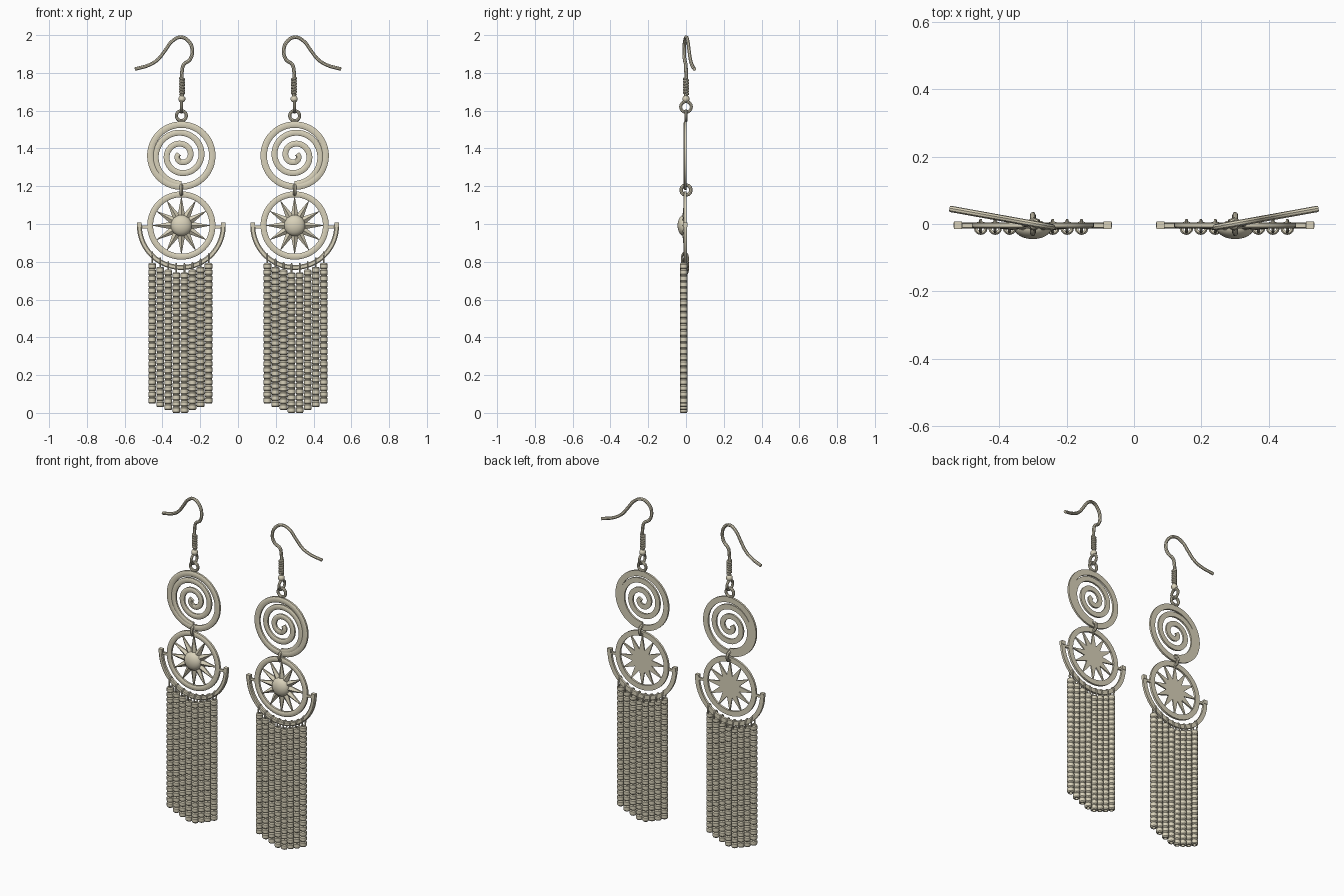
import bpy, bmesh, math
from math import sin, cos, pi, sqrt

if "Cube" in bpy.data.objects:
    bpy.data.objects.remove(bpy.data.objects["Cube"])

CX = 0.3            # centre line of the right earring; the left one is mirrored
SPIRAL_Z, SUN_Z = 1.362, 0.992


def material(name, rgb):
    m = bpy.data.materials.new(name)
    m.diffuse_color = (*rgb, 1)
    m.use_nodes = True
    m.node_tree.nodes["Principled BSDF"].inputs["Base Color"].default_value = m.diffuse_color
    return m


CREAM = material("cream", (0.69, 0.64, 0.49))
PINK = material("pink", (0.48, 0.20, 0.27))


def add(name, mesh):
    """Link a mesh, recolour it and mirror it to the second earring."""
    ob = bpy.data.objects.new(name, mesh)
    bpy.context.collection.objects.link(ob)
    mesh.materials.clear()
    mesh.materials.append(CREAM)
    mesh.materials.append(PINK)
    ob.modifiers.new("Mirror", 'MIRROR').use_mirror_merge = False
    return ob


def from_bm(name, bm):
    bmesh.ops.recalc_face_normals(bm, faces=bm.faces)
    me = bpy.data.meshes.new(name)
    bm.to_mesh(me)
    bm.free()
    return add(name, me)


def tube(name, paths, radius, cyclic=False, res=3):
    """Round wire along one or more smooth paths."""
    cu = bpy.data.curves.new(name, 'CURVE')
    cu.dimensions = '3D'
    cu.bevel_depth, cu.bevel_resolution = radius, 2
    cu.resolution_u, cu.use_fill_caps = res, True
    for pts in paths:
        sp = cu.splines.new('BEZIER')
        sp.bezier_points.add(len(pts) - 1)
        for bp, p in zip(sp.bezier_points, pts):
            bp.co = p
            bp.handle_left_type = bp.handle_right_type = 'AUTO'
        sp.use_cyclic_u = cyclic
    tmp = bpy.data.objects.new(name + "_path", cu)
    bpy.context.collection.objects.link(tmp)
    dg = bpy.context.evaluated_depsgraph_get()
    me = bpy.data.meshes.new_from_object(tmp.evaluated_get(dg))
    bpy.data.objects.remove(tmp)
    return add(name, me)


def circle(x, z, r, plane, n=12):
    c = [(r * cos(2 * pi * i / n), r * sin(2 * pi * i / n)) for i in range(n)]
    if plane == 'xz':
        return [(x + a, 0, z + b) for a, b in c]
    return [(x, a, z + b) for a, b in c]


def band(name, zc, radius, a0, a1, w, yf, yb, n, closed=False):
    """Flat metal strip with a softened front, following radius(t)."""
    bm = bmesh.new()
    h = w / 2
    sec = [(-h, yb), (h, yb), (h, yf + .004), (h * .6, yf), (-h * .6, yf), (-h, yf + .004)]
    rows = []
    for i in range(n if closed else n + 1):
        t = i / n
        a = a0 + (a1 - a0) * t
        rows.append([bm.verts.new((CX + max(radius(t) + d, 0) * cos(a), y,
                                   zc + max(radius(t) + d, 0) * sin(a))) for d, y in sec])
    for i in range(n):
        p, q = rows[i], rows[(i + 1) % len(rows)]
        for k in range(6):
            bm.faces.new((p[k], p[k - 1], q[k - 1], q[k]))
    if not closed:
        bm.faces.new(rows[0])
        bm.faces.new(rows[-1])
    return from_bm(name, bm)


# Ear hook, slightly turned outwards
hook = [(.295, 1.66), (.295, 1.82), (.287, 1.845), (.255, 1.87), (.242, 1.915), (.259, 1.965),
        (.303, 1.989), (.348, 1.968), (.385, 1.92), (.425, 1.87), (.47, 1.842), (.545, 1.82)]
tube("ear_hook", [[(x, -.01 + (x - .24) * .18, z) for x, z in hook]], .0095, res=6)

# Wrapped coil and little ball under the hook
tube("hook_coil", [[(.296 + .009 * cos(i * pi / 4), .009 * sin(i * pi / 4), 1.685 + .0018 * i)
                    for i in range(50)]], .0075, res=2)
bm = bmesh.new()
bmesh.ops.create_uvsphere(bm, u_segments=16, v_segments=10, radius=.019)
bmesh.ops.translate(bm, verts=bm.verts, vec=(.297, 0, 1.662))
from_bm("hook_ball", bm)

# Connecting rings
tube("hook_loop", [circle(CX, 1.62, .028, 'yz')], .008, True)
tube("jump_ring", [circle(CX, 1.573, .026, 'xz')], .0085, True)
tube("middle_ring", [circle(CX, 1.18, .026, 'yz')], .009, True)

# Spiral disc
band("spiral_rim", SPIRAL_Z, lambda t: .164, 0, 2 * pi, .034, -.013, .003, 72, True)
band("spiral", SPIRAL_Z, lambda t: .15 - .058 * 2.35 * t, -pi / 2, -pi / 2 + 2 * pi * 2.35,
     .031, -.012, .003, 130)

# Sun disc: rim, twelve-ray star and dome
band("sun_rim", SUN_Z, lambda t: .165, 0, 2 * pi, .031, -.014, .003, 72, True)
bm = bmesh.new()
front, back = [], []
for i in range(24):
    a = pi / 2 + i * pi / 12
    r, y = (.157, -.008) if i % 2 == 0 else (.068, -.004)
    x, z = CX + r * cos(a), SUN_Z + r * sin(a)
    front.append(bm.verts.new((x, y, z)))
    back.append(bm.verts.new((x, .003, z)))
apex = bm.verts.new((CX, -.024, SUN_Z))
for i in range(24):
    bm.faces.new((apex, front[i - 1], front[i]))
    bm.faces.new((front[i - 1], back[i - 1], back[i], front[i]))
bm.faces.new(back)
from_bm("sun_star", bm)

bm = bmesh.new()
bmesh.ops.create_uvsphere(bm, u_segments=24, v_segments=16, radius=.056)
for v in bm.verts:
    v.co = (CX + v.co.x, -.01 - v.co.z * .62, SUN_Z + v.co.y)
bmesh.ops.bisect_plane(bm, geom=bm.verts[:] + bm.edges[:] + bm.faces[:],
                       plane_co=(0, -.005, 0), plane_no=(0, 1, 0), clear_outer=True)
from_bm("sun_dome", bm)

# Half-moon hanger with side bars and end knobs
band("crescent", SUN_Z, lambda t: .222, pi - .03, 2 * pi + .03, .026, -.014, .004, 48)
bm = bmesh.new()
for s in (-1, 1):
    for dx, dz, size in ((.195, -.008, (.05, .012, .014)), (.222, .004, (.024, .022, .024))):
        vs = bmesh.ops.create_cube(bm, size=1)['verts']
        bmesh.ops.scale(bm, verts=vs, vec=size)
        bmesh.ops.translate(bm, verts=vs, vec=(CX + s * dx, -.004, SUN_Z + dz))
from_bm("crescent_ends", bm)

# Bead fringe: eight strands of hollow beads
BEAD_H, BEADS, STEP = .0323, 23, .0427
BOTTOM = [.05, .03, .015, 0, 0, .015, .03, .05]
# pink patches: first strand, last strand, low z, high z
PATCHES = [(4, 7, .595, .665), (0, 4, .425, .50), (2, 3, .395, .535), (4, 4, .43, .535),
           (4, 7, .245, .315), (3, 3, .26, .295), (0, 4, .11, .18), (2, 3, .075, .20)]
PROFILE = [(.010, 0), (.016, 0), (.0205, .006), (.0205, .0263), (.016, .0323), (.010, .0323)]
SIDES = 12
bm = bmesh.new()
loops = []
for s in range(8):
    x = CX + .005 + (s - 3.5) * STEP
    for b in range(BEADS):
        z = BOTTOM[s] + b * BEAD_H
        mid = z + BEAD_H / 2
        pink = any(p <= s <= q and lo < mid < hi for p, q, lo, hi in PATCHES)
        rings = [[bm.verts.new((x + r * cos(2 * pi * k / SIDES), -.012 + r * sin(2 * pi * k / SIDES), z + h))
                  for k in range(SIDES)] for r, h in PROFILE]
        for i in range(len(rings)):
            lo_r, hi_r = rings[i - 1], rings[i]
            for k in range(SIDES):
                f = bm.faces.new((lo_r[k - 1], lo_r[k], hi_r[k], hi_r[k - 1]))
                f.material_index = int(pink)
    # wire loop tying this strand to the crescent
    top = BOTTOM[s] + BEADS * BEAD_H
    arc = SUN_Z - sqrt(.222 ** 2 - (x - CX) ** 2)
    lo_z, hi_z = top - .012, arc + .018
    loops.append([(x, -.006 + .017 * cos(a), (lo_z + hi_z) / 2 + (hi_z - lo_z) / 2 * sin(a))
                  for a in (2 * pi * k / 10 for k in range(10))])
fringe = from_bm("bead_fringe", bm)
tube("strand_loops", loops, .0045, True, 2)

# Smooth shading with crisp edges
for ob in bpy.context.scene.objects:
    ob.select_set(True)
bpy.context.view_layer.objects.active = fringe
bpy.ops.object.shade_smooth_by_angle(angle=math.radians(35))
